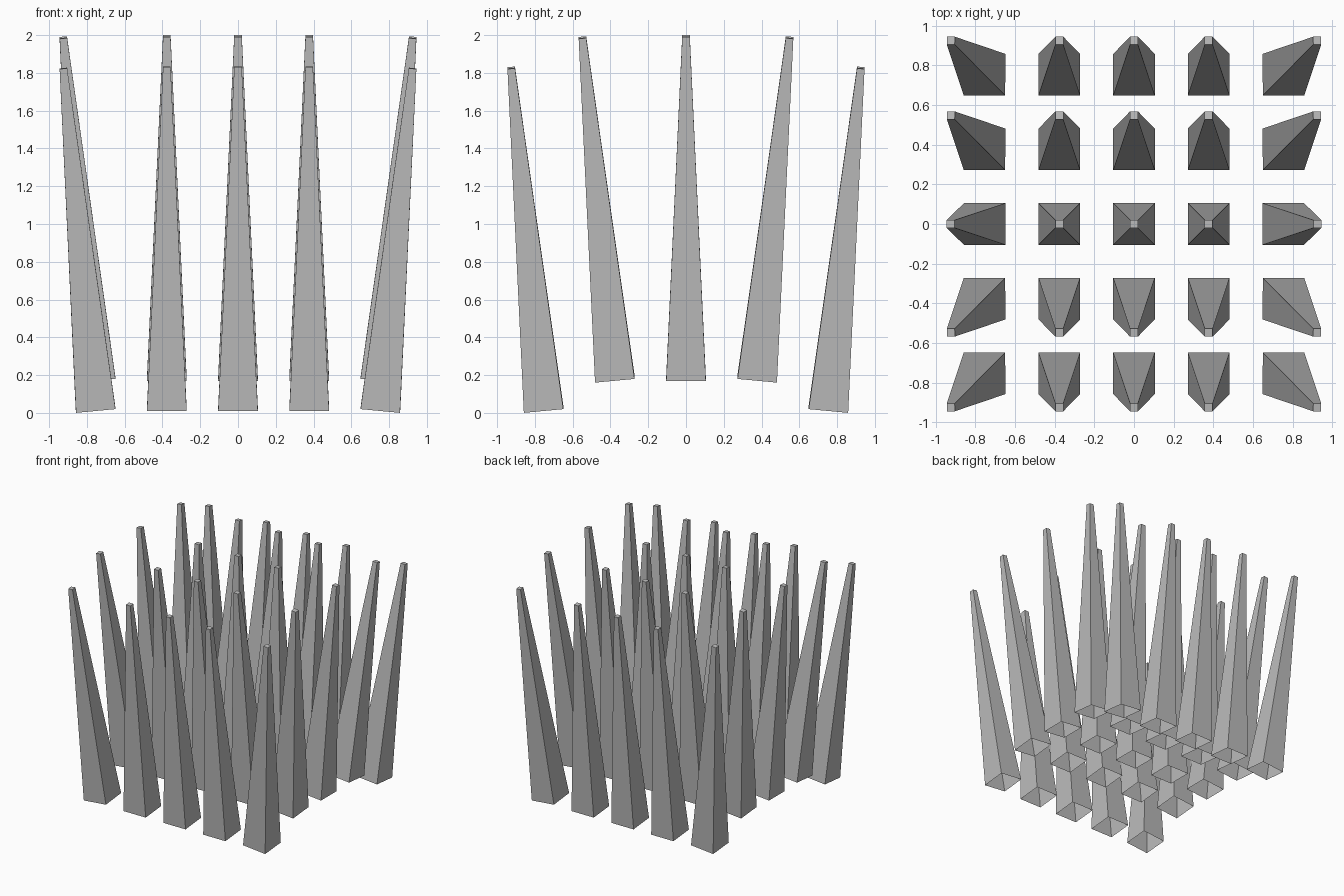
import bpy, bmesh, math
from mathutils import Matrix

if "Cube" in bpy.data.objects:
    bpy.data.objects.remove(bpy.data.objects["Cube"])

SPACING = 0.377
LENGTH = 1.82
BASE_HALF, TIP_HALF = 0.105, 0.02
LEAN = math.radians(5.4)

# Single plain material
grey = bpy.data.materials.new("plain_grey")
grey.use_nodes = True
colour = (0.5, 0.5, 0.5, 1)
grey.diffuse_color = colour
grey.node_tree.nodes["Principled BSDF"].inputs["Base Color"].default_value = colour

# Shared spike mesh: tapered square tube, capped at the tip, open at the base
bm = bmesh.new()
bmesh.ops.create_cube(bm, size=2)
for v in bm.verts:
    top = v.co.z > 0
    half = TIP_HALF if top else BASE_HALF
    v.co = (v.co.x * half, v.co.y * half, LENGTH if top else 0)
bm.normal_update()
bottom = [f for f in bm.faces if f.normal.z < -0.9]
bmesh.ops.delete(bm, geom=bottom, context="FACES_ONLY")
spike_mesh = bpy.data.meshes.new("spike")
bm.to_mesh(spike_mesh)
bm.free()
spike_mesh.materials.append(grey)


def sign(n):
    return (n > 0) - (n < 0)


# Grid of spikes: outer rows sit lower, rows and outer columns lean outward
for row in range(-2, 3):
    for col in range(-2, 3):
        spike = bpy.data.objects.new(f"spike_row{row + 3}_column{col + 3}", spike_mesh)
        bpy.context.collection.objects.link(spike)
        lean_x = sign(col) * LEAN if abs(col) == 2 else 0
        lean_y = sign(row) * LEAN
        height = 0.02 if abs(row) == 2 else 0.18
        spike.matrix_world = (
            Matrix.Translation((col * SPACING, row * SPACING, height))
            @ Matrix.Rotation(lean_x, 4, "Y")
            @ Matrix.Rotation(-lean_y, 4, "X")
        )
